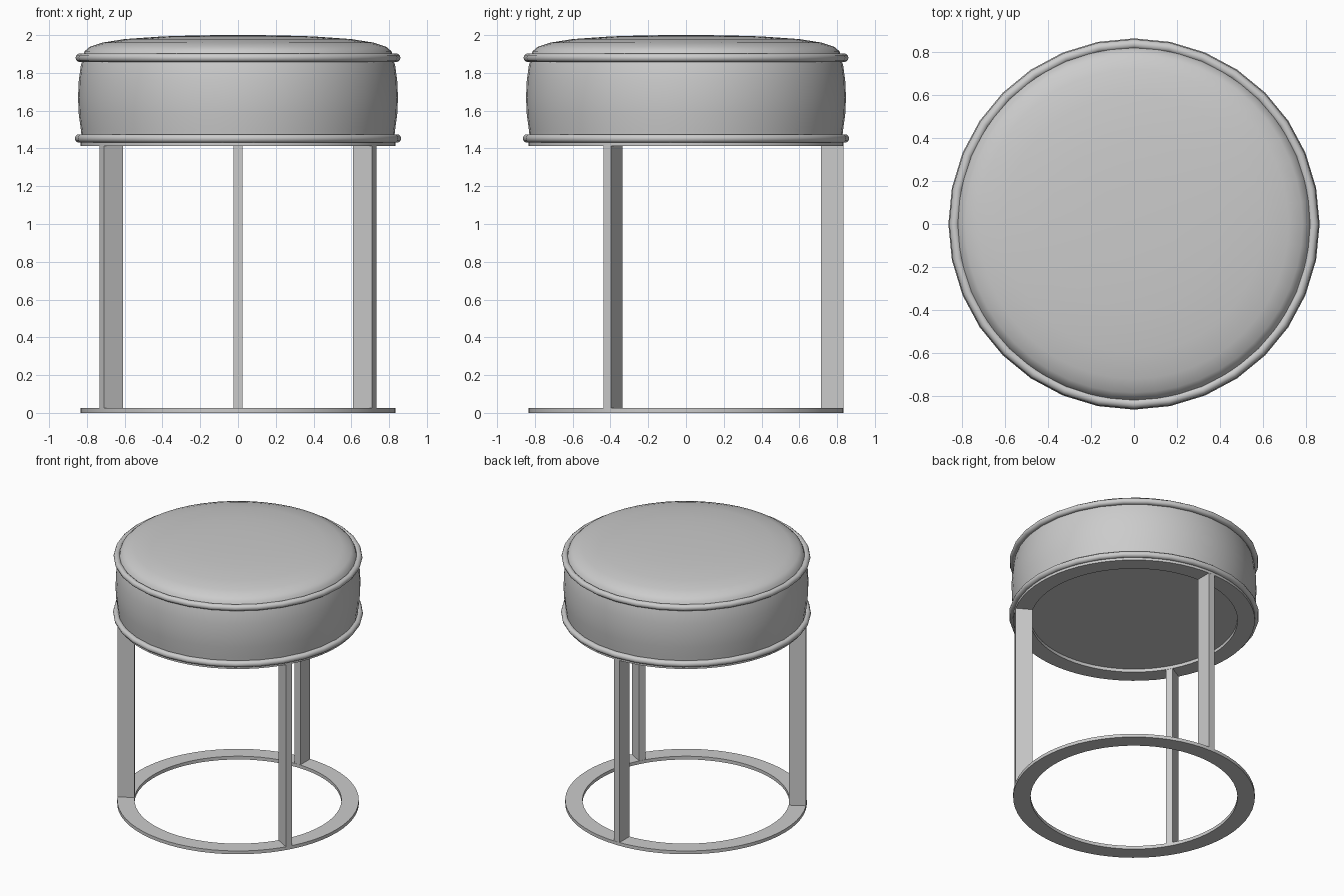
import bpy, bmesh, math
from mathutils import Matrix

cube = bpy.data.objects.get("Cube")
if cube:
    bpy.data.objects.remove(cube, do_unlink=True)

GREY = (0.6, 0.6, 0.6, 1.0)
mat = bpy.data.materials.new("plain grey")
mat.use_nodes = True
mat.diffuse_color = GREY
mat.node_tree.nodes["Principled BSDF"].inputs["Base Color"].default_value = GREY


def add_object(name, bm, smooth_angle=None):
    bmesh.ops.recalc_face_normals(bm, faces=bm.faces)
    mesh = bpy.data.meshes.new(name)
    bm.to_mesh(mesh)
    bm.free()
    mesh.materials.append(mat)
    obj = bpy.data.objects.new(name, mesh)
    bpy.context.collection.objects.link(obj)
    if smooth_angle:
        bpy.ops.object.select_all(action="DESELECT")
        obj.select_set(True)
        bpy.context.view_layer.objects.active = obj
        bpy.ops.object.shade_smooth_by_angle(angle=math.radians(smooth_angle))
    return obj


def lathe(name, profile, steps, closed=False, smooth_angle=40):
    """Spin an (r, z) profile around the vertical axis."""
    bm = bmesh.new()
    verts = [bm.verts.new((r, 0, z)) for r, z in profile]
    edges = [bm.edges.new(pair) for pair in zip(verts, verts[1:])]
    if closed:
        edges.append(bm.edges.new((verts[-1], verts[0])))
    bmesh.ops.spin(bm, geom=verts + edges, cent=(0, 0, 0), axis=(0, 0, 1),
                   angle=math.tau, steps=steps)
    bmesh.ops.remove_doubles(bm, verts=bm.verts, dist=0.0005)
    return add_object(name, bm, smooth_angle)


def flat_ring(name, z0, z1, inner=0.715, outer=0.835):
    return lathe(name, [(inner, z0), (outer, z0), (outer, z1), (inner, z1)], 64, True)


def piping(name, radius, z, tube=0.023, sides=10):
    circle = [(radius + tube * math.cos(math.tau * i / sides),
               z + tube * math.sin(math.tau * i / sides)) for i in range(sides)]
    return lathe(name, circle, 32, True, 60)


# Metal frame: floor ring, seat ring and three radial flat bars
flat_ring("base_ring", 0, 0.025)
flat_ring("seat_ring", 1.412, 1.437)
for name, degrees in (("back_leg", 90), ("right_leg", 210), ("left_leg", 330)):
    bm = bmesh.new()
    bmesh.ops.create_cube(bm, size=1)
    bmesh.ops.scale(bm, vec=(0.118, 0.048, 1.39), verts=bm.verts)
    bmesh.ops.translate(bm, vec=(0.775, 0, 0.719), verts=bm.verts)
    bmesh.ops.rotate(bm, cent=(0, 0, 0), verts=bm.verts,
                     matrix=Matrix.Rotation(math.radians(degrees), 3, "Z"))
    add_object(name, bm)

# Upholstered cushion: bulging side wall and softly domed top
lathe("cushion_side", [(0, 1.436), (0.825, 1.436), (0.832, 1.5), (0.843, 1.58),
                       (0.847, 1.67), (0.843, 1.76), (0.832, 1.84), (0.82, 1.88)], 48)
lathe("cushion_top", [(0.825, 1.88), (0.812, 1.915), (0.785, 1.938), (0.72, 1.96),
                      (0.6, 1.979), (0.4, 1.993), (0.2, 1.999), (0, 2.0)], 48)

# Welted seams
piping("lower_piping", 0.841, 1.453)
piping("upper_piping", 0.837, 1.88)
